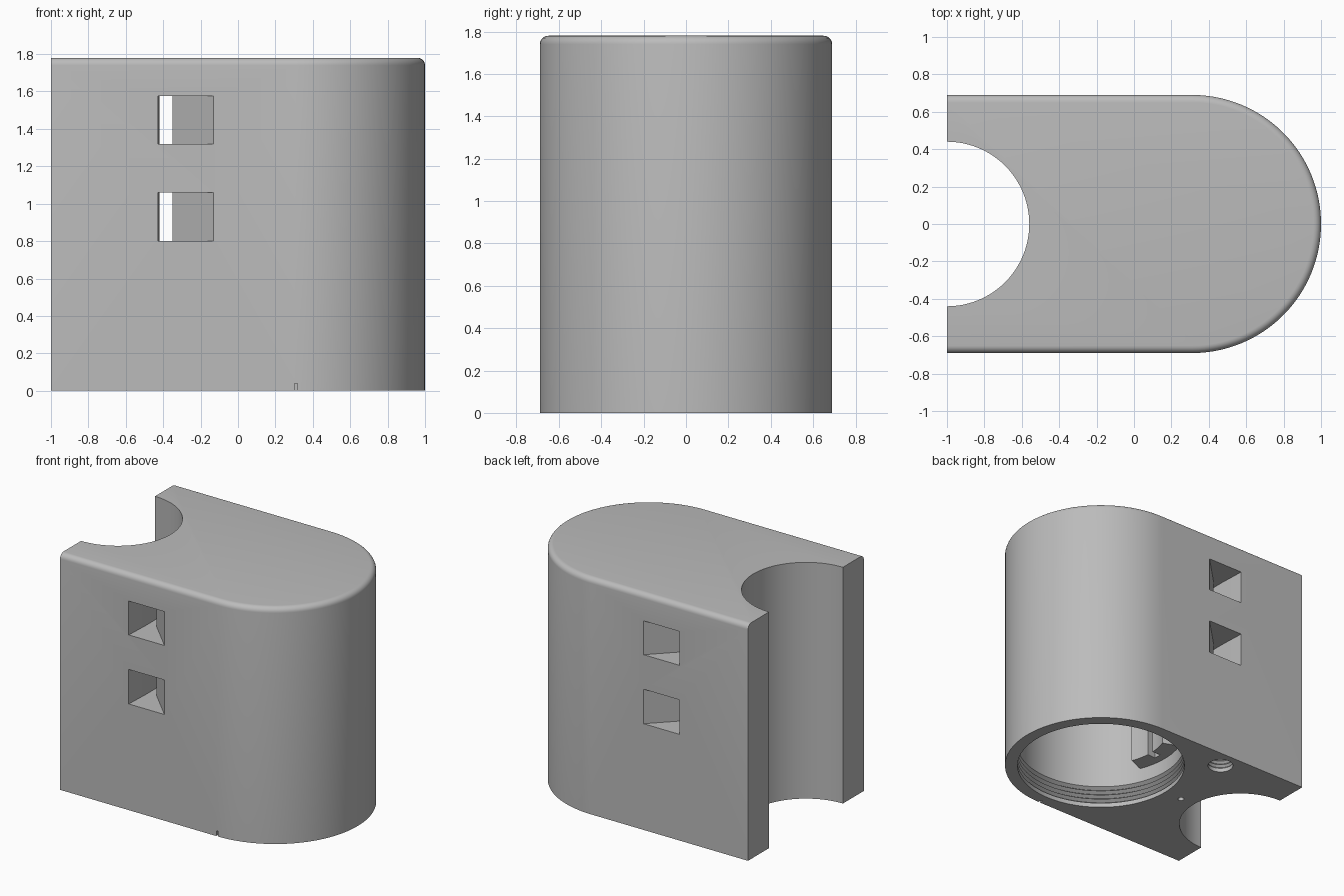
import bpy, bmesh, math

HEIGHT, HALF, CX = 1.78, 0.69, 0.31   # overall height, half width, centre of round end
FILLET = 0.04

cube = bpy.data.objects.get("Cube")
if cube:
    bpy.data.objects.remove(cube, do_unlink=True)

grey = bpy.data.materials.new("plain grey")
grey.use_nodes = True
colour = (0.5, 0.5, 0.5, 1)
grey.diffuse_color = colour
grey.node_tree.nodes["Principled BSDF"].inputs["Base Color"].default_value = colour


def skin(name, rings):
    """Solid through a stack of closed rings with equal point counts."""
    bm = bmesh.new()
    rows = [[bm.verts.new(p) for p in ring] for ring in rings]
    n = len(rows[0])
    for a, b in zip(rows, rows[1:]):
        for i in range(n):
            j = (i + 1) % n
            bm.faces.new((a[i], a[j], b[j], b[i]))
    bm.faces.new(rows[0][::-1])
    bm.faces.new(rows[-1])
    bmesh.ops.recalc_face_normals(bm, faces=bm.faces)
    mesh = bpy.data.meshes.new(name)
    bm.to_mesh(mesh)
    bm.free()
    mesh.materials.append(grey)
    ob = bpy.data.objects.new(name, mesh)
    bpy.context.collection.objects.link(ob)
    return ob


def prism(name, outline, z0, z1):
    return skin(name, [[(x, y, z) for x, y in outline] for z in (z0, z1)])


def arc(cx, cy, r, start, end, steps):
    return [(cx + r * math.cos(math.radians(start + (end - start) * i / steps)),
             cy + r * math.sin(math.radians(start + (end - start) * i / steps)))
            for i in range(steps + 1)]


def lathe(name, cx, cy, profile, steps=96):
    return skin(name, [[(x, y, z) for x, y in arc(cx, cy, r, 0, 360, steps)[:-1]]
                       for r, z in profile])


def threaded(r, depth, groove, pitch, turns):
    """Profile of a round hole with thread grooves near its mouth."""
    profile = [(r, -0.05), (r, pitch)]
    for k in range(1, turns + 1):
        z = pitch * k
        profile += [(r + groove, z + pitch * 0.5), (r, z + pitch)]
    return profile + [(r, depth)]


def cut(target, cutter):
    mod = target.modifiers.new("cut", "BOOLEAN")
    mod.operation = "DIFFERENCE"
    mod.solver = "EXACT"
    mod.object = cutter
    bpy.context.view_layer.objects.active = target
    bpy.ops.object.modifier_apply(modifier=mod.name)
    bpy.data.objects.remove(cutter, do_unlink=True)


def finish(ob):
    bpy.ops.object.select_all(action="DESELECT")
    ob.select_set(True)
    bpy.context.view_layer.objects.active = ob
    bpy.ops.object.shade_smooth_by_angle(angle=math.radians(25))


# Body: straight sides with one round end and a rounded upper rim
def d_ring(r, z):
    outline = [(-1, -r)] + arc(CX, 0, r, -90, 90, 64) + [(-1, r)]
    return [(x, y, z) for x, y in outline]


rings = [d_ring(HALF, 0)]
for i in range(7):
    t = math.radians(15 * i)
    rings.append(d_ring(HALF - FILLET * (1 - math.cos(t)),
                        HEIGHT - FILLET * (1 - math.sin(t))))
body = skin("holder_body", rings)

# Half-round channel down the flat end
cut(body, lathe("channel_cutter", -1, 0, [(0.44, -0.1), (0.44, HEIGHT + 0.1)]))

# Threaded main cavity, opening downwards
cut(body, lathe("cavity_cutter", CX, 0, threaded(0.6, 1.68, 0.025, 0.034, 4)))

# Threaded screw hole and small pin hole underneath
cut(body, lathe("screw_hole_cutter", -0.35, 0.55, threaded(0.09, 0.4, 0.015, 0.03, 6), 32))
cut(body, lathe("pin_hole_cutter", -0.44, 0, [(0.022, -0.05), (0.022, 0.15)], 16))

# Two strap slots from side to side, flared towards the round end
half = [(-0.13, -0.69), (-0.35, -0.47)]
flare = [(-0.43, -0.75), (-0.13, -0.75)] + half
outline = flare + [(x, -y) for x, y in reversed(flare)] + [(-0.42, 0.5), (-0.42, -0.5)]
for low, high in ((0.80, 1.06), (1.32, 1.575)):
    cut(body, prism("slot_cutter", outline, low, high))

# Small alignment notch in the lower front edge
cut(body, prism("notch_cutter", [(0.302, -0.75), (0.318, -0.75), (0.318, -0.66), (0.302, -0.66)],
                -0.05, 0.04))
finish(body)

# Curved guide blocks on the inner cavity wall, with a groove between them
for name, start, end in (("guide_block_front", 184, 202), ("guide_block_back", 160, 178)):
    outline = arc(CX, 0, 0.61, start, end, 8) + arc(CX, 0, 0.47, end, start, 8)
    finish(prism(name, outline, 0.28, 1.69))
outline = arc(CX, 0, 0.61, 178, 184, 3) + arc(CX, 0, 0.54, 184, 178, 3)
finish(prism("guide_groove_floor", outline, 0.28, 1.69))
